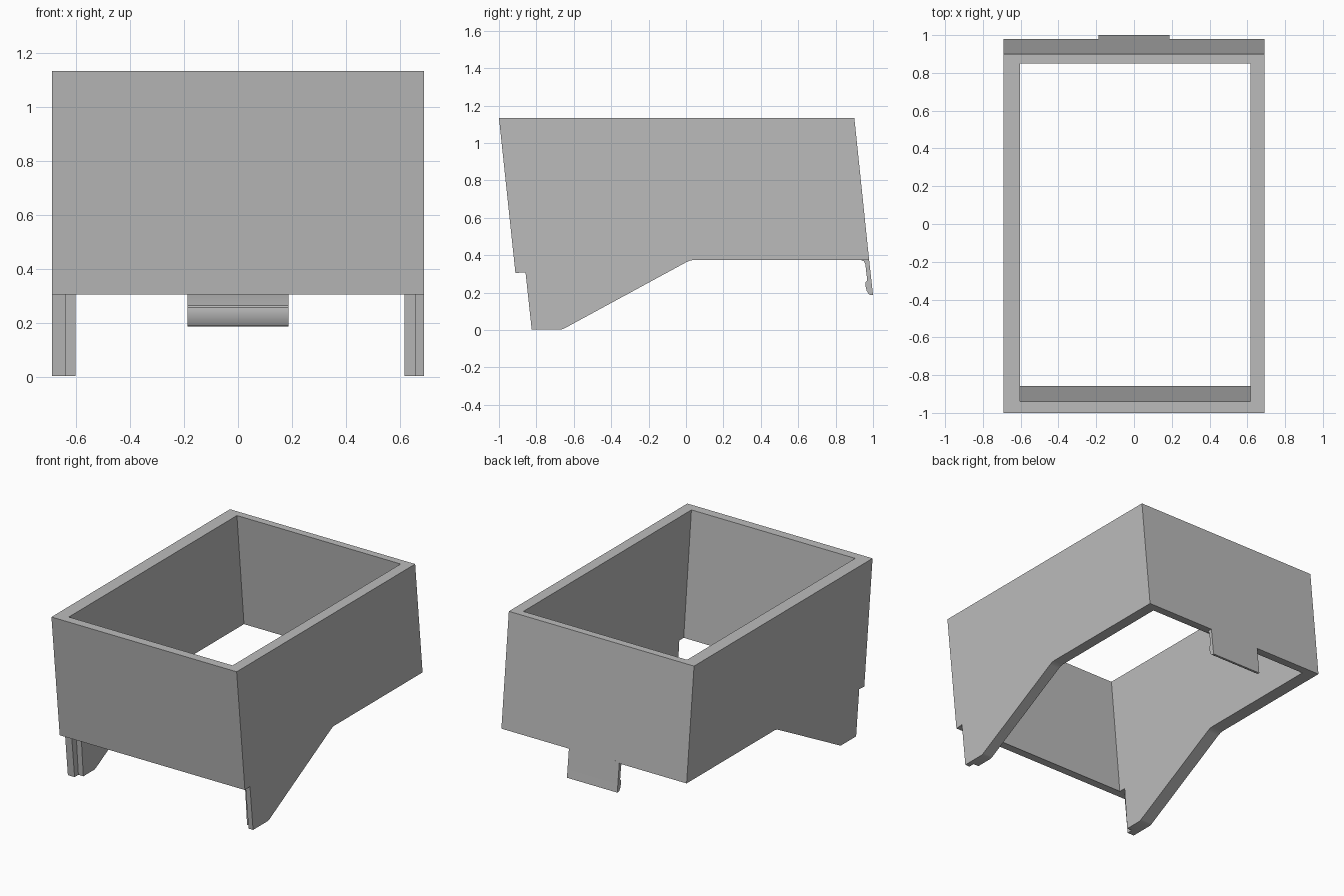
import bpy
import bmesh

cube = bpy.data.objects.get("Cube")
if cube:
    bpy.data.objects.remove(cube, do_unlink=True)

grey = bpy.data.materials.new("plain grey")
grey.use_nodes = True
colour = (0.5, 0.5, 0.5, 1)
grey.diffuse_color = colour
grey.node_tree.nodes["Principled BSDF"].inputs["Base Color"].default_value = colour


def prism(name, profile, x0, x1):
    """Extrude a (y, z) profile from x0 to x1."""
    bm = bmesh.new()
    face = bm.faces.new([bm.verts.new((x0, y, z)) for y, z in profile])
    new = bmesh.ops.extrude_face_region(bm, geom=[face])["geom"]
    for v in new:
        if isinstance(v, bmesh.types.BMVert):
            v.co.x = x1
    bmesh.ops.recalc_face_normals(bm, faces=bm.faces)
    mesh = bpy.data.meshes.new(name)
    bm.to_mesh(mesh)
    bm.free()
    mesh.materials.append(grey)
    obj = bpy.data.objects.new(name, mesh)
    bpy.context.collection.objects.link(obj)
    return obj


def combine(target, tool, operation):
    """Apply an exact boolean and discard the tool."""
    tool.hide_render = True
    mod = target.modifiers.new(operation, "BOOLEAN")
    mod.operation, mod.solver, mod.object = operation, "EXACT", tool
    bpy.context.view_layer.objects.active = target
    bpy.ops.object.modifier_apply(modifier=mod.name)
    bpy.data.objects.remove(tool, do_unlink=True)


top, lip, floor = 1.135, 0.305, 0.375

# Sloped shell with front legs and a raised rear underside
shell = prism("sloped_frame", [
    (-1, top), (-0.912, lip), (-0.858, lip + 0.004), (-0.825, 0.003),
    (-0.665, 0.003), (-0.648, 0.01), (0, 0.362), (0.02, 0.371),
    (0.04, floor), (0.979, floor), (0.9, top)], -0.69, 0.69)

# Rear clip with a rounded hook
clip = prism("rear_clip", [
    (0.933, floor + 0.01), (0.933, floor), (0.951, 0.368), (0.959, 0.352),
    (0.969, 0.265), (0.961, 0.257), (0.959, 0.24), (0.966, 0.21),
    (0.976, 0.193), (0.986, 0.187), (1, 0.187), (0.979, floor),
    (0.978, floor + 0.01)], -0.188, 0.187)
combine(shell, clip, "UNION")

# Open middle between the walls, kept clear of the clip
opening = prism("opening", [
    (-0.949, top + 0.1), (-0.857, lip), (-1.1, lip), (-1.1, -0.1),
    (0.6, -0.1), (0.6, 0.3), (0.925, floor - 0.001), (0.84, top + 0.1)],
    -0.603, 0.617)
combine(shell, opening, "DIFFERENCE")

# Step on the inner front edge of each leg
recess = prism("leg_recess", [
    (-0.81, lip), (-0.776, -0.1), (-0.9, -0.1), (-0.9, lip)], -0.64, 0.656)
combine(shell, recess, "DIFFERENCE")

# Soften only the shallow bends
for obj in bpy.context.selected_objects:
    obj.select_set(False)
shell.select_set(True)
bpy.context.view_layer.objects.active = shell
bpy.ops.object.shade_smooth_by_angle(angle=0.4)
